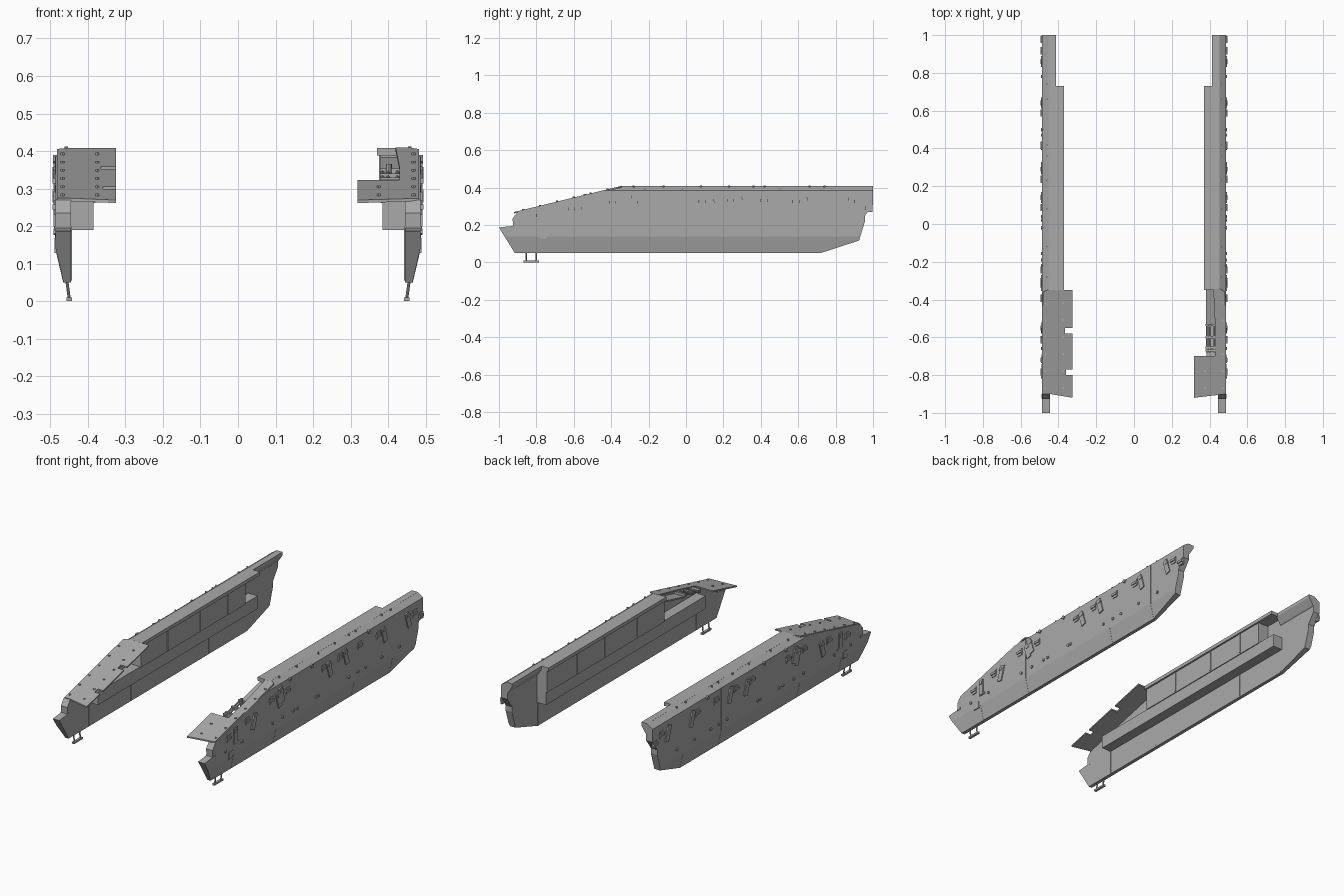
import bpy, bmesh, math
from mathutils import Matrix, Vector

if "Cube" in bpy.data.objects:
    bpy.data.objects.remove(bpy.data.objects["Cube"])

grey = bpy.data.materials.new("armour_grey")
grey.diffuse_color = (0.40, 0.40, 0.40, 1)
grey.use_nodes = True
grey.node_tree.nodes["Principled BSDF"].inputs["Base Color"].default_value = grey.diffuse_color


def finish(bm, name, s):
    """Place a part on side s (+1 right, -1 left)."""
    for v in bm.verts:
        v.co.x *= s
    bmesh.ops.recalc_face_normals(bm, faces=bm.faces[:])
    me = bpy.data.meshes.new(name)
    bm.to_mesh(me)
    bm.free()
    me.materials.append(grey)
    ob = bpy.data.objects.new(name + ("_right" if s > 0 else "_left"), me)
    bpy.context.collection.objects.link(ob)
    return ob


def add_box(bm, x0, x1, y0, y1, z0, z1, tilt=0.0):
    c = Vector(((x0 + x1) / 2, (y0 + y1) / 2, (z0 + z1) / 2))
    m = (Matrix.Translation(c) @ Matrix.Rotation(tilt, 4, 'X')
         @ Matrix.Diagonal((x1 - x0, y1 - y0, z1 - z0, 1)))
    bmesh.ops.create_cube(bm, size=1, matrix=m)


def add_rod(bm, a, b, r, n=8):
    a, b = Vector(a), Vector(b)
    d = b - a
    m = Matrix.Translation((a + b) / 2) @ d.to_track_quat('Z', 'Y').to_matrix().to_4x4()
    bmesh.ops.create_cone(bm, cap_ends=True, segments=n, radius1=r, radius2=r,
                          depth=d.length, matrix=m)


def add_prism(bm, pts, move):
    """Extrude a closed outline of 3D points along move."""
    f = bm.faces.new([bm.verts.new(p) for p in pts])
    r = bmesh.ops.extrude_face_region(bm, geom=[f])
    for v in r["geom"]:
        if isinstance(v, bmesh.types.BMVert):
            v.co += Vector(move)


def slope(y):
    """Height of the sloping front deck."""
    return 0.405 + min(0, y + 0.345) * 0.243


def outer_x(z):
    """Outer surface of the skirt."""
    if z < 0.14:
        return 0.486 - (0.14 - z) * 0.23
    if z > 0.385:
        return 0.486 - (z - 0.385) * 1.5
    return 0.486


OUTLINE = [(-1, .187), (-.915, .05), (.72, .05), (.925, .117), (.957, .22), (.957, .25),
           (1, .31), (1, .408), (-.345, .408), (-.9, .27), (-.927, .235), (-.925, .195)]
BARS = [(-.72, .245, 0), (-.55, .26, -.3), (-.30, .32, .3), (-.325, .30, .3), (.14, .30, .3),
        (.29, .315, .3), (.64, .31, .3), (.86, .31, .3)]
HOOKS = [(-.78, .25), (-.61, .285), (-.39, .32), (-.24, .32), (.09, .325), (.24, .33),
         (.42, .33), (.59, .325), (.92, .325), (.98, .29)]
BOLT_Y = [-.81, -.66, -.38, -.29, -.19, -.155, .02, .04, .32, .40, .47, .62, .78]

for s in (1, -1):
    # Main side skirt: outline with leaning lower edge and chamfered top
    bm = bmesh.new()
    add_prism(bm, [(.445, y, z) for y, z in OUTLINE], (.041, 0, 0))
    for z in (.14, .385):
        bmesh.ops.bisect_plane(bm, geom=bm.verts[:] + bm.edges[:] + bm.faces[:],
                               plane_co=(0, 0, z), plane_no=(0, 0, 1))
    for v in bm.verts:
        if v.co.x > .46:
            v.co.x = outer_x(v.co.z)
            # the chamfer stays behind the sloping deck
            if v.co.y < -.35:
                v.co.x = min(.486, v.co.x + (.01 if v.co.z > .385 else 0))
    finish(bm, "side_skirt", s)

    # Seams between skirt panels
    bm = bmesh.new()
    for y in (-.73, -.345, .37, .72):
        top = min(.385, slope(y) - .005)
        add_box(bm, .48, .4872, y - .002, y + .002, .14, top)
        add_prism(bm, [(.4872, y - .002, .14), (.466, y - .002, .05),
                       (.46, y - .002, .05), (.48, y - .002, .14)], (0, .004, 0))
        for x in (.443,):
            add_box(bm, x, .45, y - .003, y + .003, .055, .19)
    finish(bm, "panel_seams", s)

    # Inner sponson: lower beam, upper wall and top lip
    upper_end = .73 if s > 0 else .61
    bm = bmesh.new()
    add_box(bm, .385, .447, -.73, .73, .19, .265)
    add_box(bm, .38, .447, -.345, upper_end, .262, .395)
    finish(bm, "sponson", s)
    bm = bmesh.new()
    add_box(bm, .37, .452, -.35, .73, .388, .408)
    add_prism(bm, [(.414, .72, .408), (.452, .72, .408), (.452, .72, .34), (.44, .72, .35),
                   (.414, .72, .39)], (0, .28, 0))
    finish(bm, "top_lip", s)
    bm = bmesh.new()
    for y in (-.1, .2, .45):
        add_box(bm, .376, .382, y - .005, y + .005, .27, .39)
    finish(bm, "inner_ribs", s)

    # Front deck plate following the slope
    if s > 0:
        plan = [(.482, -.9), (.445, -.905), (.318, -.92), (.318, -.70), (.43, -.70),
                (.43, -.55), (.42, -.345), (.46, -.345), (.482, -.36)]
    else:
        plan = [(.482, -.9), (.445, -.9), (.325, -.92), (.325, -.80), (.36, -.80), (.36, -.77),
                (.325, -.77), (.325, -.58), (.365, -.58), (.365, -.55), (.325, -.55),
                (.325, -.35), (.46, -.35), (.482, -.36)]
    bm = bmesh.new()
    add_prism(bm, [(x, y, slope(y) - .004) for x, y in plan], (0, 0, .008))
    finish(bm, "front_deck_plate", s)

    # Clip bars and hooks on the outer face
    bm = bmesh.new()
    for y, z, t in BARS:
        add_box(bm, .48, .492, y - .016, y + .016, z - .046, z + .046, t)
        add_box(bm, .48, .495, y - .011, y + .011, z + .018, z + .034, t)
    finish(bm, "clip_bars", s)
    bm = bmesh.new()
    for y, z in HOOKS:
        add_box(bm, .48, .490, y - .017, y + .017, z - .02, z + .02)
        add_box(bm, .48, .495, y - .022, y + .016, z - .006, z + .008)
    finish(bm, "side_hooks", s)

    # Bolts along the skirt, the deck and the top
    bm = bmesh.new()
    for y in BOLT_Y:
        add_rod(bm, (.48, y, .185), (.492, y, .185), .009, 6)
    for y in (-.22, -.02, .5):
        add_rod(bm, (.48, y, .378), (.493, y, .378), .011, 6)
    for y in (-.28, -.12, .08, .23, .36, .42, .66, .74):
        add_rod(bm, (.458, y, .40), (.458, y, .412), .005, 6)
    for i in range(6):
        y = -.42 - i * .09
        add_rod(bm, (.468, y, slope(y)), (.468, y, slope(y) + .009), .006, 6)
        if s < 0 or y < -.72:
            add_rod(bm, (.375, y, slope(y)), (.375, y, slope(y) + .009), .006, 6)
    finish(bm, "bolts", s)

    # Small hatch and front bracket on the skirt
    bm = bmesh.new()
    add_box(bm, .478, .489, -.782, -.742, .128, .168)
    add_box(bm, .478, .490, -.735, -.69, .195, .205)
    add_box(bm, .444, .489, -.925, -.90, .188, .20)
    finish(bm, "skirt_hatch", s)

    # Boarding step hanging under the front
    bm = bmesh.new()
    for y in (-.855, -.80):
        add_rod(bm, (.457, y, .06), (.45, y, .008), .004)
    add_box(bm, .443, .457, -.868, -.787, 0, .01)
    finish(bm, "boarding_step", s)

# Latch mechanism beside the right deck
bm = bmesh.new()
for x in (.385, .40, .425):
    add_rod(bm, (x, -.53, .345), (x, -.68, .315), .005)
for y in (-.535, -.60, -.655, -.67):
    z = .345 + (y + .53) * .2
    add_box(bm, .378, .447, y - .006, y + .006, z - .009, z + .009)
add_rod(bm, (.402, -.54, .365), (.402, -.54, .32), .008)
finish(bm, "latch_mechanism", 1)

# Narrow filler plate behind the latch
bm = bmesh.new()
add_prism(bm, [(x, y, slope(y) - .03) for x, y in
               ((.38, -.345), (.447, -.345), (.447, -.53), (.38, -.53))], (0, 0, .008))
finish(bm, "filler_plate", 1)
